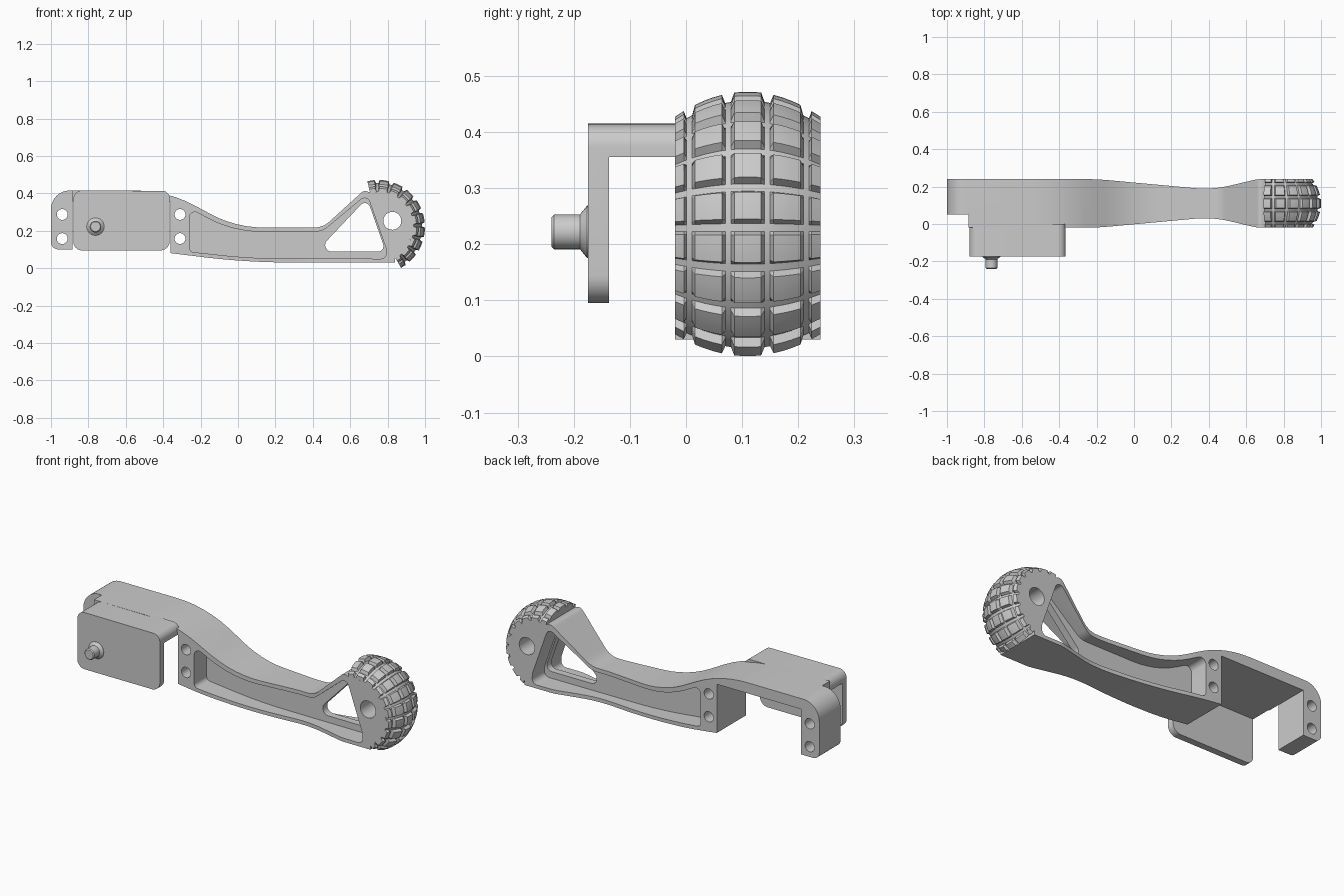
import bpy, bmesh
from math import sin, cos, tan, pi, radians
from mathutils import Vector

if "Cube" in bpy.data.objects:
    bpy.data.objects.remove(bpy.data.objects["Cube"])

MID = 0.11                       # centre plane of the arm in y
HUB = Vector((0.748, 0.22))      # wheel centre in x, z
RIM = 0.186


def rounded(pts):
    """Polygon of (u, v, corner radius) turned into points with round corners."""
    out = []
    for i, (u, v, r) in enumerate(pts):
        p = Vector((u, v))
        if r == 0:
            out.append(p)
            continue
        a = (Vector(pts[i - 1][:2]) - p).normalized()
        b = (Vector(pts[(i + 1) % len(pts)][:2]) - p).normalized()
        ang = a.angle(b)
        c = p + (a + b).normalized() * (r / sin(ang / 2))
        t = r / tan(ang / 2)
        s, e = (p + a * t - c).normalized(), (p + b * t - c).normalized()
        n = max(6, int((pi - ang) / radians(7)))
        out += [c + s.slerp(e, k / n).normalized() * r for k in range(n + 1)]
    return out


def to_object(name, bm):
    bmesh.ops.recalc_face_normals(bm, faces=bm.faces[:])
    me = bpy.data.meshes.new(name)
    bm.to_mesh(me)
    bm.free()
    ob = bpy.data.objects.new(name, me)
    bpy.context.collection.objects.link(ob)
    return ob


def prism(name, pts, lo, hi, axis='Y', bevel=0):
    """Extrude a profile along y or z; optionally round the low-end rim."""
    bm = bmesh.new()
    rings = [[bm.verts.new((p[0], h, p[1]) if axis == 'Y' else (p[0], p[1], h))
              for p in pts] for h in (lo, hi)]
    front = bm.faces.new(rings[0])
    bm.faces.new(rings[1][::-1])
    n = len(pts)
    for i in range(n):
        j = (i + 1) % n
        bm.faces.new((rings[0][i], rings[1][i], rings[1][j], rings[0][j]))
    if bevel:
        bmesh.ops.bevel(bm, geom=list(front.edges), offset=bevel, segments=4,
                        profile=0.5, affect='EDGES')
    return to_object(name, bm)


def circle(x, z, r, n=32):
    return [(x + r * cos(2 * pi * k / n), z + r * sin(2 * pi * k / n)) for k in range(n)]


def box(x0, x1, z0, z1):
    return [(x0, z0), (x1, z0), (x1, z1), (x0, z1)]


def boolean(ob, cutter, op='DIFFERENCE'):
    m = ob.modifiers.new('cut', 'BOOLEAN')
    m.operation, m.object, m.solver = op, cutter, 'EXACT'
    dg = bpy.context.evaluated_depsgraph_get()
    me = bpy.data.meshes.new_from_object(ob.evaluated_get(dg))
    ob.modifiers.clear()
    ob.data = me
    bpy.data.objects.remove(cutter)


# Arm: side profile intersected with plan profile
hub_arc = [(HUB.x + RIM * cos(radians(a)), HUB.y + RIM * sin(radians(a)), 0)
           for a in range(100, -61, -4)]
side = rounded([(-1, 0.1, 0.04), (-1, 0.415, 0.1), (-0.38, 0.415, 0.67),
                (-0.013, 0.217, 0.6), (0.454, 0.217, 0.12), (0.672, 0.415, 0.03)]
               + hub_arc +
               [(0.84, 0.03, 0), (0.05, 0.03, 4), (-0.36, 0.08, 0), (-0.36, 0.355, 0),
                (-0.885, 0.355, 0), (-0.885, 0.1, 0)])
arm = prism('arm', side, -0.3, 0.5)
taper = [(-0.2, -0.02, 1.5), (0.42, 0.037, 0.6), (0.66, -0.02, 0.2), (1.1, -0.02, 0)]
plan = rounded([(-1.1, 0.05, 0), (-0.885, 0.05, 0), (-0.885, -0.02, 0)] + taper
               + [(x, 2 * MID - y, r) for x, y, r in reversed(taper)]
               + [(-1.1, 0.24, 0)])
boolean(arm, prism('plan_cutter', plan, -0.2, 0.7, 'Z'), 'INTERSECT')

# Side pockets leaving a thin web
pocket = rounded([(-0.26, 0.32, 0.03), (-0.028, 0.195, 0.6), (0.45, 0.195, 0.1),
                  (0.69, 0.395, 0.03), (0.79, 0.11, 0), (0.795, 0.05, 0.03),
                  (0.07, 0.052, 3), (-0.26, 0.088, 0.025)])
for lo, hi in ((-0.3, MID - 0.02), (MID + 0.02, 0.5)):
    boolean(arm, prism('pocket_cutter', pocket, lo, hi))

# Triangular window, mounting holes and axle hole
window = rounded([(0.42, 0.088, 0.035), (0.69, 0.374, 0.03), (0.79, 0.088, 0.03)])
boolean(arm, prism('window_cutter', window, -0.3, 0.5))
holes = [(x, z, 0.029) for x in (-0.94, -0.31) for z in (0.158, 0.287)]
for x, z, r in holes + [(0.825, 0.253, 0.048)]:
    boolean(arm, prism('hole_cutter', circle(x, z, r), -0.3, 0.5))

# Front bracket: plate joined to the arm by its top strip
plate = rounded([(-0.88, 0.095, 0.045), (-0.88, 0.415, 0.045),
                 (-0.365, 0.413, 0.04), (-0.365, 0.095, 0.05)])
bracket = prism('bracket', plate, -0.175, 0.0, bevel=0.011)
boolean(bracket, prism('bracket_cutter', box(-1.1, -0.2, 0, 0.355), -0.137, 0.3))

# Pin on the bracket with a flared root
bm = bmesh.new()
rings = []
for y, r in ((-0.17, 0.047), (-0.176, 0.047), (-0.189, 0.031), (-0.235, 0.031), (-0.24, 0.026)):
    rings.append([bm.verts.new((x, y, z)) for x, z in circle(-0.762, 0.222, r)])
for a, b in zip(rings, rings[1:]):
    for i in range(32):
        bm.faces.new((a[i], a[i - 1], b[i - 1], b[i]))
bm.faces.new(rings[0])
bm.faces.new(rings[-1])
pin = to_object('pin', bm)

# Knobbly tyre: partial revolve with grooves both ways
half = [(0.012, 0), (0.024, 0), (0.030, 1), (0.040, 1), (0.046, 0), (0.062, 0), (0.078, 0),
        (0.094, 0), (0.099, 1), (0.109, 1), (0.114, 0), (0.13, 0)]
across = [(-d, g) for d, g in reversed(half)] + half
around = [(-60.5, 0)]
for k in range(-3, 6):
    c = 2.4 + 17.7 * k
    around += [(c - 3.2, 0), (c - 1.7, 1), (c + 1.7, 1), (c + 3.2, 0)]
    around += [(c + 3.2 + 11.3 * t, 0) for t in (0.33, 0.67)] if k < 5 else [(103, 0)]
bm = bmesh.new()
rows = []
for a, ga in around:
    ca, sa = cos(radians(a)), sin(radians(a))
    ring = [(-0.13, RIM)]
    for d, gd in across:
        ring.append((d, 0.252 - 0.045 * (d / 0.13) ** 2 - (0.016 if ga or gd else 0)))
    ring.append((0.13, RIM))
    rows.append([bm.verts.new((HUB.x + r * ca, MID + d, HUB.y + r * sa)) for d, r in ring])
for a, b in zip(rows, rows[1:]):
    for i in range(len(a)):
        bm.faces.new((a[i], a[i - 1], b[i - 1], b[i]))
bm.faces.new(rows[0])
bm.faces.new(rows[-1])
tyre = to_object('tyre', bm)

# Smooth curved faces, keep edges crisp
for ob in (arm, bracket, pin, tyre):
    ob.select_set(True)
bpy.context.view_layer.objects.active = arm
bpy.ops.object.shade_smooth_by_angle(angle=radians(30))
